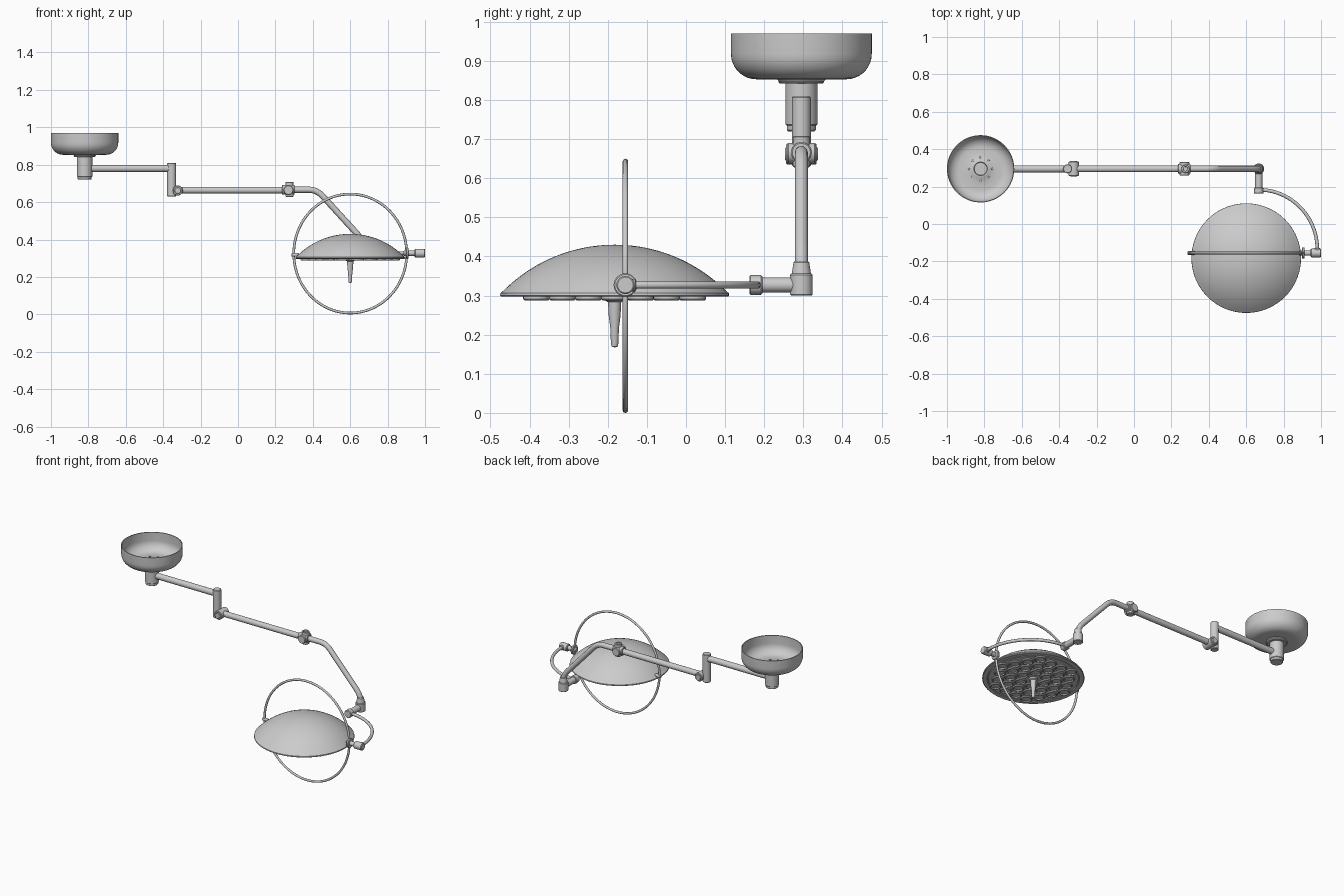
import bpy, bmesh, math
from mathutils import Vector

if "Cube" in bpy.data.objects:
    bpy.data.objects.remove(bpy.data.objects["Cube"])


def finish(obj, angle=35):
    for p in obj.data.polygons:
        p.use_smooth = True
    obj.data.set_sharp_from_angle(angle=math.radians(angle))
    return obj


def lathe(name, profile, loc, axis=(0, 0, 1), seg=40):
    """Revolve (radius, height) points about an axis starting at loc."""
    q = Vector((0, 0, 1)).rotation_difference(Vector(axis).normalized())
    bm = bmesh.new()
    rings = []
    for r, h in profile:
        rings.append([bm.verts.new(q @ Vector((r * math.cos(a), r * math.sin(a), h)) + Vector(loc))
                      for a in (2 * math.pi * i / seg for i in range(seg))])
    for a, b in zip(rings, rings[1:]):
        for i in range(seg):
            j = (i + 1) % seg
            bm.faces.new((a[i], a[j], b[j], b[i]))
    bmesh.ops.remove_doubles(bm, verts=bm.verts, dist=1e-6)
    bmesh.ops.recalc_face_normals(bm, faces=bm.faces)
    me = bpy.data.meshes.new(name)
    bm.to_mesh(me)
    bm.free()
    obj = bpy.data.objects.new(name, me)
    bpy.context.collection.objects.link(obj)
    return finish(obj)


def rod(name, p, q, r, bevel=0.003, seg=32, r2=None):
    """Bevelled, optionally tapered cylinder between two points."""
    d = Vector(q) - Vector(p)
    n = d.length
    r2 = r if r2 is None else r2
    return lathe(name, [(0, 0), (r - bevel, 0), (r, bevel), (r2, n - bevel), (r2 - bevel, n), (0, n)],
                 p, d, seg)


def tube(name, pts, r, cyclic=False):
    """Round tube along a list of points."""
    cu = bpy.data.curves.new(name, 'CURVE')
    cu.dimensions = '3D'
    cu.bevel_depth = r
    cu.bevel_resolution = 4
    cu.use_fill_caps = True
    sp = cu.splines.new('POLY')
    sp.points.add(len(pts) - 1)
    for s, p in zip(sp.points, pts):
        s.co = (*p, 1)
    sp.use_cyclic_u = cyclic
    tmp = bpy.data.objects.new(name, cu)
    bpy.context.collection.objects.link(tmp)
    me = bpy.data.meshes.new_from_object(tmp.evaluated_get(bpy.context.evaluated_depsgraph_get()))
    bpy.data.objects.remove(tmp)
    obj = bpy.data.objects.new(name, me)
    bpy.context.collection.objects.link(obj)
    return finish(obj, 50)


def rounded(a, b, c, n=10):
    """Quadratic bend from a to c with corner b."""
    a, b, c = Vector(a), Vector(b), Vector(c)
    return [a * (1 - t) ** 2 + b * 2 * t * (1 - t) + c * t * t for t in (i / n for i in range(n + 1))]


Y = 0.295    # plane of the jointed arm
CX = -0.82   # ceiling mount centre

# Ceiling cup, open at the top
arc = [math.radians(a) for a in range(0, 91, 10)]
outer = [(0.115 + 0.065 * math.sin(a), 0.918 - 0.065 * math.cos(a)) for a in arc]
inner = [(0.115 + 0.060 * math.cos(a), 0.918 - 0.060 * math.sin(a)) for a in arc]
lathe("ceiling_cup", [(0.0, 0.848), (0.058, 0.848), (0.062, 0.853)] + outer +
      [(0.18, 0.97), (0.175, 0.97)] + inner +
      [(0.075, 0.86), (0.05, 0.866), (0.042, 0.87), (0.036, 0.87), (0.034, 0.856), (0, 0.856)],
      (CX, Y, 0), seg=64)
for i in range(8):
    a = math.pi * i / 4
    x, y = CX + 0.062 * math.cos(a), Y + 0.062 * math.sin(a)
    rod("cup_bolt", (x, y, 0.855), (x, y, 0.869), 0.006, 0.001, 12)

# Mount post
rod("mount_flange", (CX, Y, 0.842), (CX, Y, 0.856), 0.058)
rod("mount_post", (CX, Y, 0.735), (CX, Y, 0.85), 0.041)
rod("mount_post_foot", (CX, Y, 0.72), (CX, Y, 0.74), 0.037)

# First arm and drop joint
rod("upper_arm", (CX, Y, 0.78), (-0.355, Y, 0.78), 0.019)
rod("drop_post", (-0.355, Y, 0.63), (-0.355, Y, 0.81), 0.024)
rod("elbow_pivot", (-0.322, Y - 0.039, 0.662), (-0.322, Y + 0.039, 0.662), 0.027)
for s in (-1, 1):
    rod("elbow_cap", (-0.322, Y + s * 0.036, 0.662), (-0.322, Y + s * 0.042, 0.662), 0.018)

# Second arm and knuckle
rod("middle_arm", (-0.33, Y, 0.664), (0.26, Y, 0.664), 0.018)
rod("knuckle_sleeve", (0.235, Y, 0.666), (0.302, Y, 0.666), 0.026)
rod("knuckle_pivot", (0.27, Y - 0.036, 0.664), (0.27, Y + 0.036, 0.664), 0.026)
lathe("knuckle_post", [(0, 0), (0.019, 0), (0.022, 0.003), (0.022, 0.078), (0.02, 0.08),
                       (0.012, 0.08), (0.011, 0.065), (0, 0.065)], (0.275, Y, 0.628))

# Bent lower arm
bend = [(0.29, Y, 0.666)] + rounded((0.38, Y, 0.666), (0.425, Y, 0.666), (0.46, Y, 0.624))
bend += rounded((0.63, Y, 0.438), (0.667, Y, 0.40), (0.667, Y, 0.36))
tube("lower_arm", bend, 0.0165)

# Wrist joint behind the lamp
WZ = 0.327
rod("wrist_post", (0.667, Y, 0.30), (0.667, Y, 0.356), 0.029)
rod("wrist_cone", (0.667, Y, 0.35), (0.667, Y, 0.388), 0.025, r2=0.02)
rod("wrist_arm", (0.667, Y, WZ), (0.667, 0.18, WZ), 0.019)
rod("wrist_collar", (0.667, 0.195, WZ), (0.667, 0.162, WZ), 0.025)

# Quarter-circle yoke around the lamp
yoke = [(0.667 + 0.313 * math.sin(t), -0.135 + 0.318 * math.cos(t), WZ)
        for t in (math.pi / 2 * i / 24 for i in range(25))]
tube("yoke_arc", yoke + [(0.98, -0.155, WZ)], 0.0095)

# Side pivot joint
RY = -0.155
rod("side_hub", (0.945, RY, WZ), (1.0, RY, WZ), 0.023)
rod("side_shaft", (0.885, RY, WZ), (0.955, RY, WZ), 0.014)
rod("side_disc", (0.898, RY, WZ), (0.912, RY, WZ), 0.03)
rod("yoke_socket", (0.98, RY, WZ), (0.98, -0.128, WZ), 0.016)
rod("ring_pin", (0.286, RY, 0.318), (0.325, RY, 0.318), 0.01)

# Slightly oval guard ring
ring = [(0.60 + 0.302 * math.cos(t), RY, 0.325 + 0.318 * math.sin(t))
        for t in (2 * math.pi * i / 96 for i in range(96))]
tube("guard_ring", ring, 0.007, True)

# Lamp dome with rim and recessed underside panel
LX, LY = 0.60, -0.1825
crown = [(0.286 * math.sin(t), 0.43 - 0.268 * (1 - math.cos(t)) * 0.84)
         for t in (math.pi / 2 * i / 20 for i in range(13))]
R0, Z0 = 0.285, 0.312
R, h = R0, 0.43 - Z0
S = (R * R + h * h) / (2 * h)
amax = math.asin(R / S)
dome = [(S * math.sin(amax * i / 20), 0.43 - S + S * math.cos(amax * i / 20)) for i in range(21)]
lathe("lamp_dome", dome + [(0.292, 0.306), (0.293, 0.30), (0.289, 0.297), (0.265, 0.297),
                           (0.262, 0.301), (0.258, 0.297), (0, 0.297)], (LX, LY, 0), seg=72)

# Lenses on the underside in a honeycomb
P = 0.077
for j in range(-3, 4):
    for i in range(-4, 5):
        x, y = P * (i + 0.5 * (j % 2)), P * j * math.sqrt(3) / 2
        if 0.05 < math.hypot(x, y) < 0.235:
            lathe("lens", [(0.034, 0), (0.034, 0.007), (0.031, 0.010), (0.027, 0.010),
                           (0.024, 0.004), (0.012, 0.006), (0, 0.007)],
                  (LX + x, LY + y, 0.298), (0, 0, -1), 20)

# Grip below the lamp
lathe("grip", [(0, 0), (0.024, 0), (0.024, 0.01), (0.017, 0.014), (0.015, 0.05), (0.011, 0.08),
               (0.0095, 0.12), (0.008, 0.127), (0, 0.13)], (LX, LY, 0.297), (0, 0, -1), 32)
